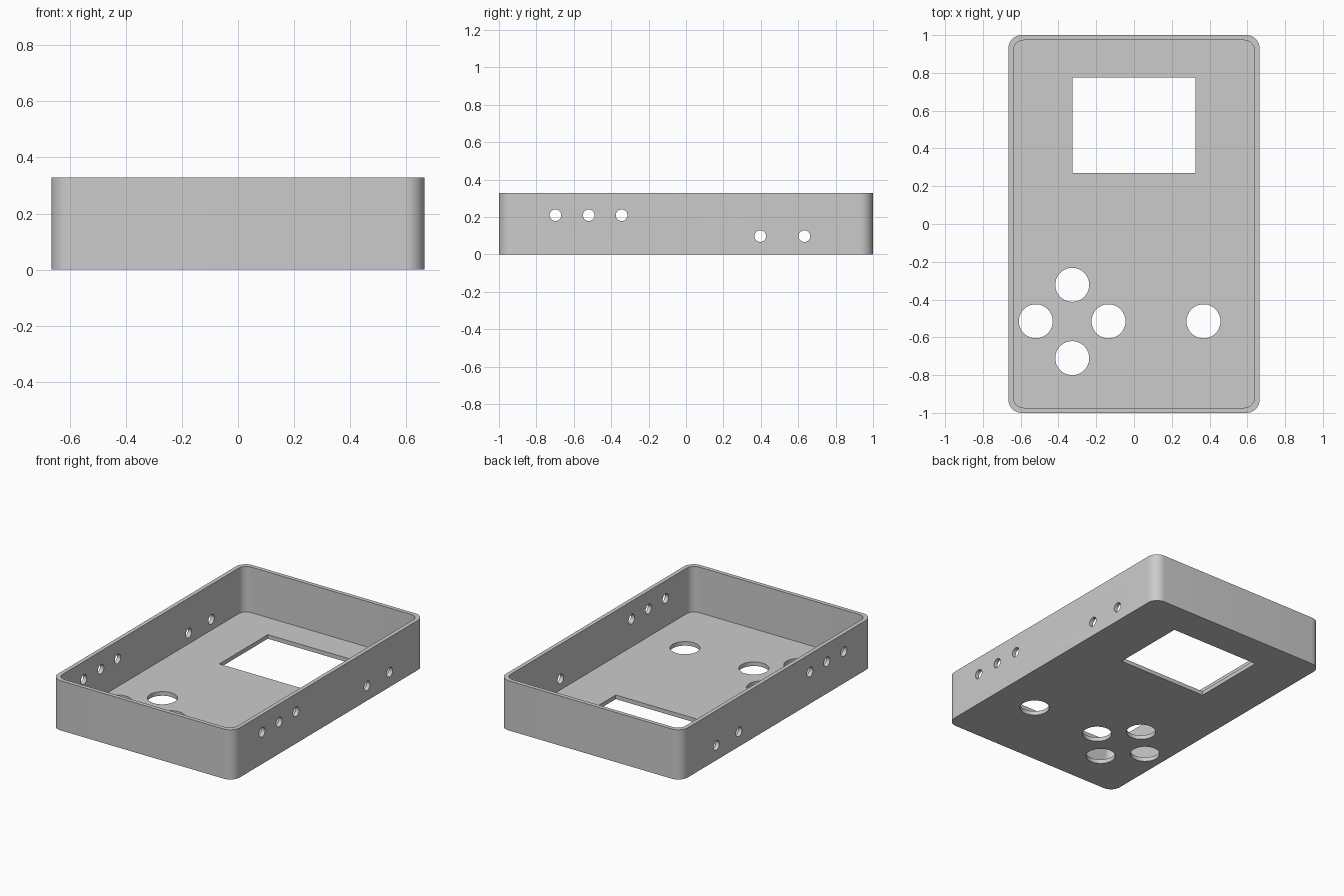
import bpy, bmesh, math
from mathutils import Matrix, Vector

if "Cube" in bpy.data.objects:
    bpy.data.objects.remove(bpy.data.objects["Cube"], do_unlink=True)

HALF_X, HALF_Y, HEIGHT = 0.665, 1.0, 0.328
WALL = 0.027

grey = bpy.data.materials.new("light_grey_plastic")
grey.use_nodes = True
colour = (0.6, 0.6, 0.6, 1)
grey.diffuse_color = colour
grey.node_tree.nodes["Principled BSDF"].inputs["Base Color"].default_value = colour


def rounded_rect(hx, hy, r, steps=12):
    points = []
    for i, (sx, sy) in enumerate([(1, 1), (-1, 1), (-1, -1), (1, -1)]):
        for k in range(steps + 1):
            a = math.pi / 2 * (i + k / steps)
            points.append((sx * (hx - r) + r * math.cos(a),
                           sy * (hy - r) + r * math.sin(a)))
    return points


def circle(r, steps=40):
    return [(r * math.cos(math.tau * k / steps), r * math.sin(math.tau * k / steps))
            for k in range(steps)]


def rect(hx, hy):
    return [(hx, hy), (-hx, hy), (-hx, -hy), (hx, -hy)]


def add_prism(bm, profile, depth, matrix):
    """Extrude a flat profile along its local z."""
    face = bm.faces.new([bm.verts.new(matrix @ Vector((x, y, 0))) for x, y in profile])
    top = bmesh.ops.extrude_face_region(bm, geom=[face])["geom"]
    shift = matrix.to_3x3() @ Vector((0, 0, depth))
    bmesh.ops.translate(bm, vec=shift,
                        verts=[v for v in top if isinstance(v, bmesh.types.BMVert)])


def make_object(name, bm):
    bmesh.ops.recalc_face_normals(bm, faces=bm.faces[:])
    mesh = bpy.data.meshes.new(name)
    bm.to_mesh(mesh)
    bm.free()
    mesh.materials.append(grey)
    obj = bpy.data.objects.new(name, mesh)
    bpy.context.collection.objects.link(obj)
    return obj


# Outer block of the open case
bm = bmesh.new()
add_prism(bm, rounded_rect(HALF_X, HALF_Y, 0.07), HEIGHT, Matrix())
case = make_object("case_shell", bm)

# Hollow interior
bm = bmesh.new()
add_prism(bm, rounded_rect(HALF_X - WALL, HALF_Y - WALL, 0.055), HEIGHT,
          Matrix.Translation((0, 0, WALL)))
cavity = make_object("cavity_cutter", bm)

# Screen window, button holes and side holes
bm = bmesh.new()
add_prism(bm, rect(0.325, 0.253), 0.15, Matrix.Translation((0, 0.522, -0.05)))
for x, y in [(-0.327, -0.322), (-0.327, -0.71), (-0.52, -0.515),
             (-0.135, -0.515), (0.368, -0.515)]:
    add_prism(bm, circle(0.09), 0.15, Matrix.Translation((x, y, -0.05)))
for y, z in [(-0.698, 0.21), (-0.52, 0.21), (-0.344, 0.21), (0.397, 0.098), (0.633, 0.098)]:
    add_prism(bm, circle(0.031, 32), 1.6,
              Matrix.Translation((-0.8, y, z)) @ Matrix.Rotation(math.pi / 2, 4, 'Y'))
holes = make_object("hole_cutter", bm)

for cutter in (cavity, holes):
    mod = case.modifiers.new(cutter.name, 'BOOLEAN')
    mod.operation = 'DIFFERENCE'
    mod.solver = 'EXACT'
    mod.object = cutter

# Bake the cuts and smooth the rounded corners
bpy.ops.object.select_all(action='DESELECT')
case.select_set(True)
bpy.context.view_layer.objects.active = case
for mod in list(case.modifiers):
    bpy.ops.object.modifier_apply(modifier=mod.name)
bpy.ops.object.shade_smooth_by_angle(angle=math.radians(30))
for cutter in (cavity, holes):
    bpy.data.objects.remove(cutter, do_unlink=True)
